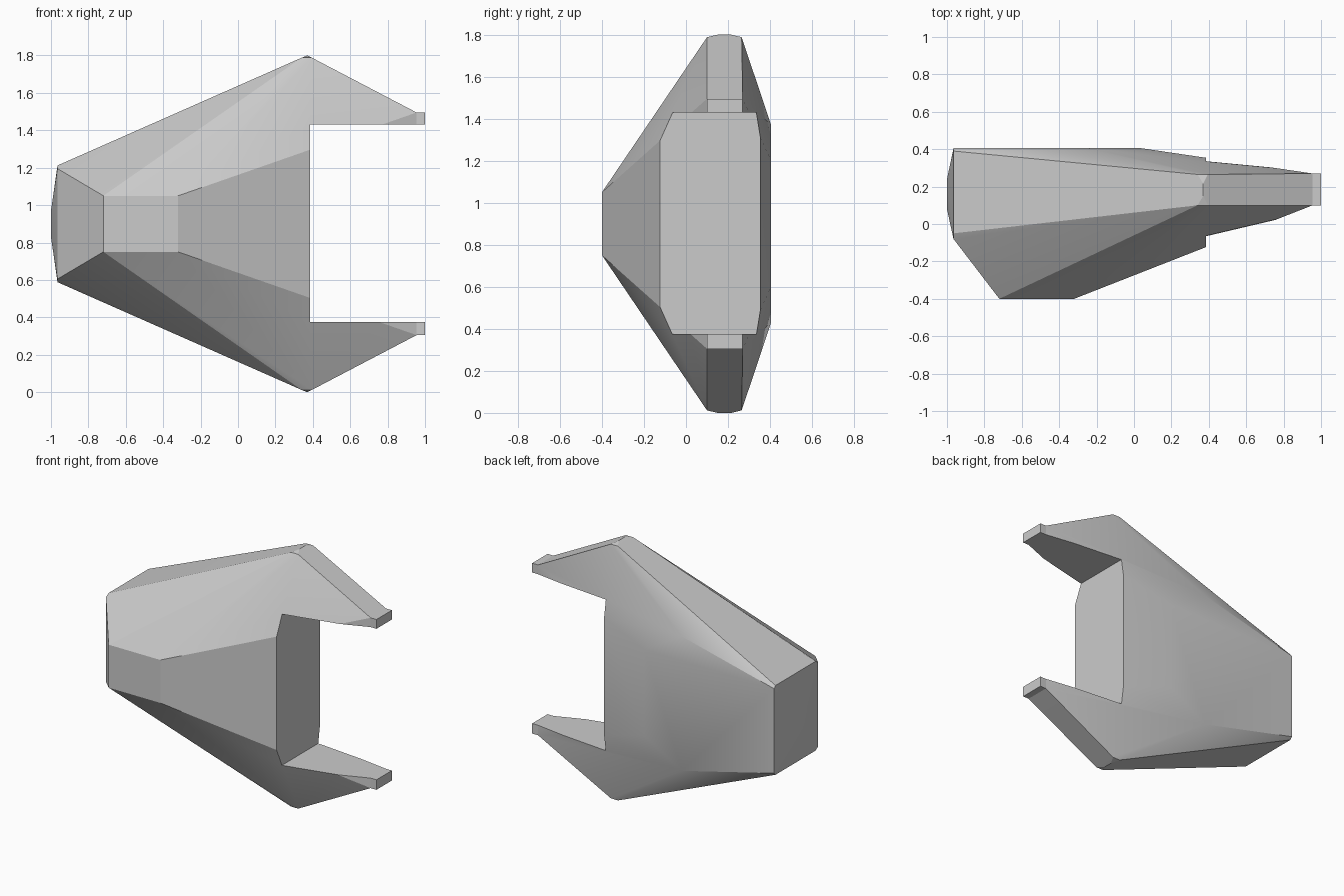
import bpy, bmesh, math
from mathutils import Matrix

if "Cube" in bpy.data.objects:
    bpy.data.objects.remove(bpy.data.objects["Cube"])

MID = 0.9  # height of the mirror plane


def finish(bm, name):
    bmesh.ops.recalc_face_normals(bm, faces=bm.faces)
    mesh = bpy.data.meshes.new(name)
    bm.to_mesh(mesh)
    bm.free()
    obj = bpy.data.objects.new(name, mesh)
    bpy.context.collection.objects.link(obj)
    return obj


def box(name, x, y, z):
    bm = bmesh.new()
    size = Matrix.Diagonal((x[1] - x[0], y[1] - y[0], z[1] - z[0], 1))
    centre = Matrix.Translation((sum(x) / 2, sum(y) / 2, sum(z) / 2))
    bmesh.ops.create_cube(bm, size=1, matrix=centre @ size)
    return finish(bm, name)


# Faceted body: hull of corner points (x, y, height from the mid plane), mirrored in z
corners = [
    (-0.72, -0.40, 0.15), (-0.32, -0.40, 0.15),                     # front facet
    (-0.965, -0.08, 0.295), (-0.965, -0.05, 0.312),
    (-0.965, 0.39, 0.312), (-0.965, 0.405, 0.295),                  # left end
    (-1.0, 0.08, 0.07), (-1.0, 0.24, 0.07),                         # end bulge
    (0.34, 0.10, 0.888), (0.395, 0.10, 0.888),
    (0.34, 0.265, 0.888), (0.395, 0.265, 0.888),
    (0.37, 0.15, 0.90), (0.37, 0.215, 0.90),                        # peak
    (0.955, 0.10, 0.595), (0.955, 0.27, 0.595),                     # jaw end
    (-0.25, 0.405, 0.47), (0.04, 0.405, 0.30),                      # back facet
]
bm = bmesh.new()
for x, y, h in corners:
    for s in (1, -1):
        bm.verts.new((x, y, MID + s * h))
hull = bmesh.ops.convex_hull(bm, input=bm.verts)
unused = {v for v in hull["geom_interior"] + hull["geom_unused"]
          if isinstance(v, bmesh.types.BMVert)}
bmesh.ops.delete(bm, geom=list(unused), context='VERTS')
bmesh.ops.dissolve_limit(bm, angle_limit=math.radians(1), verts=bm.verts, edges=bm.edges)
body = finish(bm, "clamp_body")

# Rectangular opening between the jaws
cutter = box("opening_cutter", (0.385, 1.3), (-1, 1), (MID - 0.525, MID + 0.53))
cutter.hide_render = True
mod = body.modifiers.new("opening", 'BOOLEAN')
mod.operation = 'DIFFERENCE'
mod.solver = 'EXACT'
mod.object = cutter
bpy.context.view_layer.objects.active = body
body.select_set(True)
bpy.ops.object.modifier_apply(modifier=mod.name)
bpy.data.objects.remove(cutter)
bpy.ops.object.shade_smooth_by_angle(angle=math.radians(20))

# Small square tips at the jaw ends
box("upper_tip", (0.93, 1.0), (0.10, 0.27), (1.43, 1.495))
box("lower_tip", (0.93, 1.0), (0.10, 0.27), (0.305, 0.375))
